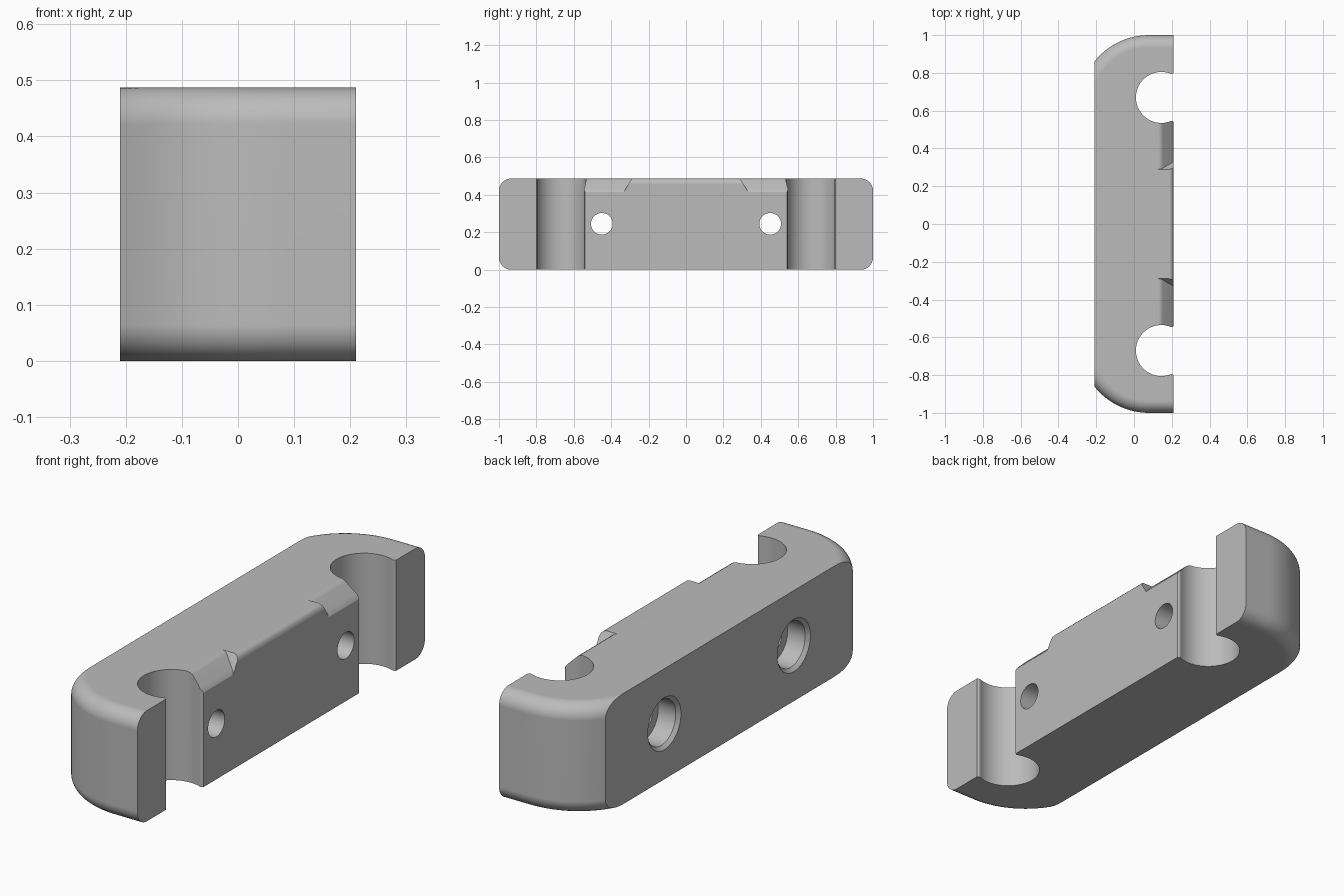
import bpy, bmesh, math

if "Cube" in bpy.data.objects:
    bpy.data.objects.remove(bpy.data.objects["Cube"])

HX, H = 0.21, 0.487          # half width, height
CX, R = 0.08, 0.37           # end arc centre x and radius
FILLET = 0.065               # rounding of the end edges

grey = bpy.data.materials.new("grey plastic")
grey.diffuse_color = (0.5, 0.5, 0.5, 1)
grey.use_nodes = True
grey.node_tree.nodes["Principled BSDF"].inputs["Base Color"].default_value = grey.diffuse_color


def loft(name, rings):
    """Closed solid skinned through rings of equal point count."""
    bm = bmesh.new()
    loops = [[bm.verts.new(p) for p in ring] for ring in rings]
    n = len(loops[0])
    for a, b in zip(loops, loops[1:]):
        for i in range(n):
            j = (i + 1) % n
            bm.faces.new((a[i], a[j], b[j], b[i]))
    bm.faces.new(loops[0])
    bm.faces.new(loops[-1])
    bmesh.ops.recalc_face_normals(bm, faces=bm.faces)
    mesh = bpy.data.meshes.new(name)
    bm.to_mesh(mesh)
    bm.free()
    ob = bpy.data.objects.new(name, mesh)
    bpy.context.collection.objects.link(ob)
    mesh.materials.append(grey)
    return ob


def outline(inset, z):
    """Plan shape with arced ends, pulled in at the ends by inset."""
    r = R - inset
    start = math.acos((-HX - CX) / r)
    half = []
    for i in range(17):
        t = start + (math.pi / 2 - start) * i / 16
        half.append((CX + r * math.cos(t), 1 - R + r * math.sin(t), z))
    half.append((HX, 1 - inset, z))
    return half + [(x, -y, z) for x, y, z in reversed(half)]


# Main block with rounded end edges
steps = [math.pi / 2 * i / 8 for i in range(9)]
levels = [(FILLET * (1 - math.sin(t)), FILLET * (1 - math.cos(t))) for t in steps]
rings = [outline(d, z) for d, z in levels]
rings += [outline(d, H - z) for d, z in reversed(levels)]
body = loft("clamp_body", rings)

cutters = []
for s in (1, -1):
    # Round slot with a slightly flared mouth
    a = math.radians(67)
    pts = []
    for i in range(41):
        t = a + (2 * math.pi - 2 * a) * i / 40
        pts.append((0.145 + 0.135 * math.cos(t), 0.135 * math.sin(t)))
    pts += [(0.203, -0.125), (0.209, -0.129), (0.3, -0.131),
            (0.3, 0.131), (0.209, 0.129), (0.203, 0.125)]
    cutters.append(loft("slot_cutter", [[(x, s * 0.67 + y, z) for x, y in pts]
                                        for z in (-0.1, 0.6)]))

    # Screw hole with chamfered counterbore at the back
    bore = [(-0.3, 0.115), (-HX, 0.115), (-0.195, 0.1), (-0.11, 0.1),
            (-0.11, 0.058), (0.3, 0.058)]
    circle = [2 * math.pi * i / 48 for i in range(48)]
    cutters.append(loft("bore_cutter", [
        [(x, s * 0.45 + r * math.cos(t), 0.245 + r * math.sin(t)) for t in circle]
        for x, r in bore]))

    # Sloped ledge beside the slot, with a slanted inner end
    prof = [(0.13, 0.6), (0.13, H), (0.142, 0.484), (0.153, 0.477),
            (0.195, 0.435), (0.204, 0.425), (0.21, 0.415), (0.3, 0.415), (0.3, 0.6)]
    cutters.append(loft("ledge_cutter", [
        [(x, s * (0.33 - (z - 0.42) * 0.6), z) for x, z in prof],
        [(x, s * 0.62, z) for x, z in prof]]))

# Small rounded top edge between the slots
edge = [(0.186, 0.6), (0.186, H), (0.198, 0.483), (0.206, 0.475),
        (HX, 0.463), (0.3, 0.463), (0.3, 0.6)]
cutters.append(loft("edge_cutter", [[(x, y, z) for x, z in edge] for y in (-0.6, 0.6)]))

# Cut everything, then drop the cutters
bpy.context.view_layer.objects.active = body
for c in cutters:
    mod = body.modifiers.new("cut", "BOOLEAN")
    mod.operation, mod.solver, mod.object = "DIFFERENCE", "EXACT", c
    bpy.ops.object.modifier_apply(modifier=mod.name)
    bpy.data.objects.remove(c)

# Smooth curved walls, crisp edges
bpy.ops.object.select_all(action="DESELECT")
body.select_set(True)
bpy.ops.object.shade_smooth_by_angle(angle=math.radians(30))
weighted = body.modifiers.new("even_shading", "WEIGHTED_NORMAL")
weighted.keep_sharp = True
